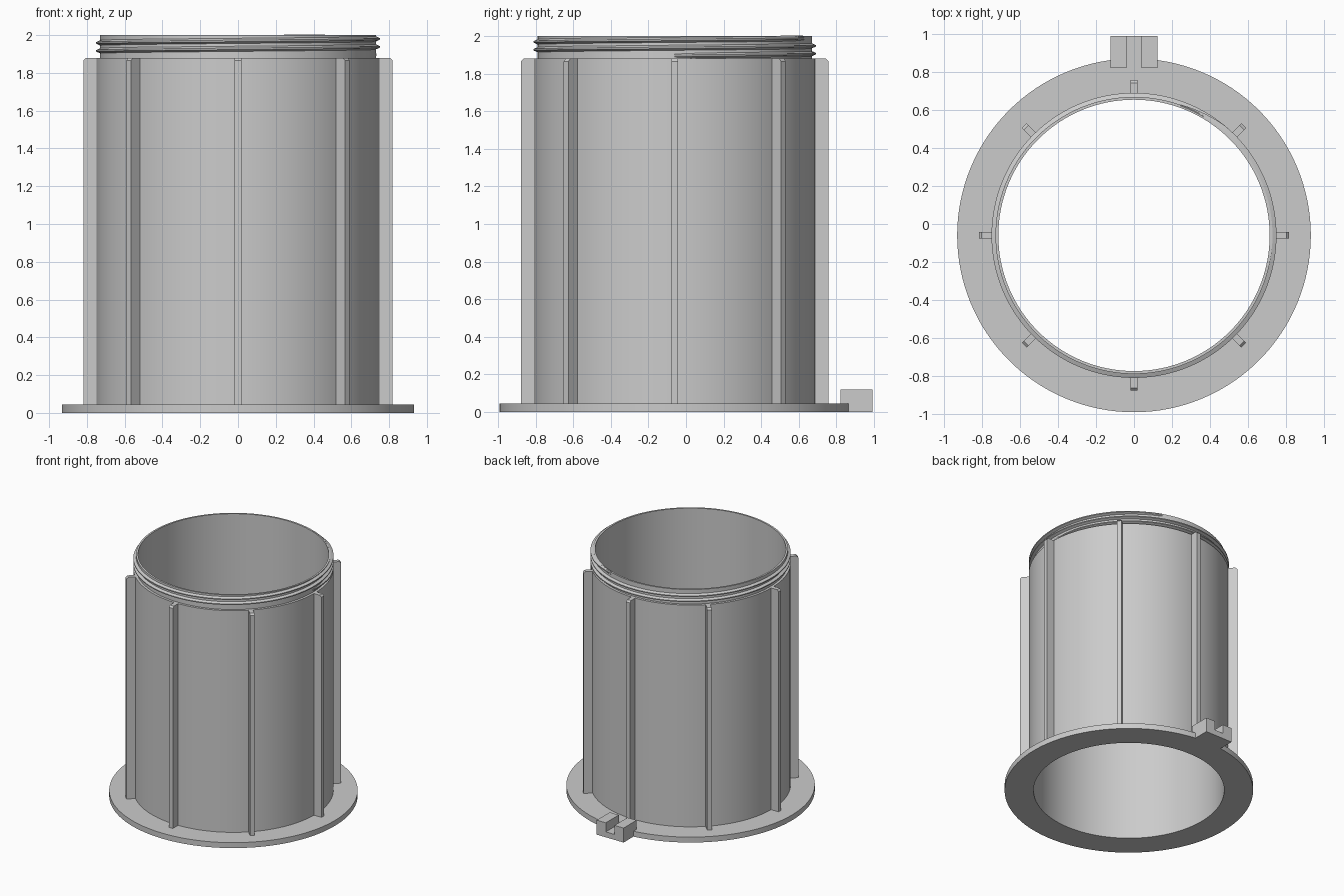
import bpy, bmesh, math
from mathutils import Matrix

if "Cube" in bpy.data.objects:
    bpy.data.objects.remove(bpy.data.objects["Cube"])

CY = -0.06          # tube axis offset
WALL_IN, WALL_OUT = 0.715, 0.75
FLANGE_R, FLANGE_H = 0.932, 0.045
SHOULDER, TOP = 1.88, 2.0
SEG = 128

grey = bpy.data.materials.new("plain_grey")
grey.use_nodes = True
colour = (0.6, 0.6, 0.6, 1)
grey.diffuse_color = colour
grey.node_tree.nodes["Principled BSDF"].inputs["Base Color"].default_value = colour


def finish(name, bm, smooth=False):
    bmesh.ops.recalc_face_normals(bm, faces=bm.faces)
    mesh = bpy.data.meshes.new(name)
    bm.to_mesh(mesh)
    bm.free()
    mesh.materials.append(grey)
    obj = bpy.data.objects.new(name, mesh)
    bpy.context.collection.objects.link(obj)
    if smooth:
        bpy.ops.object.select_all(action='DESELECT')
        obj.select_set(True)
        bpy.context.view_layer.objects.active = obj
        bpy.ops.object.shade_smooth_by_angle(angle=math.radians(30))
    return obj


def prism(name, outline, depth, matrix):
    """Extrude an x-z outline along y, centred, then place it."""
    bm = bmesh.new()
    face = bm.faces.new([bm.verts.new((x, -depth / 2, z)) for x, z in outline])
    new = bmesh.ops.extrude_face_region(bm, geom=[face])["geom"]
    bmesh.ops.translate(bm, vec=(0, depth, 0),
                        verts=[v for v in new if isinstance(v, bmesh.types.BMVert)])
    bmesh.ops.transform(bm, matrix=matrix, verts=bm.verts)
    return finish(name, bm)


# Flange, tube wall and threaded neck core as one lathed profile
NECK = 0.73
profile = [(WALL_IN, 0), (FLANGE_R, 0), (FLANGE_R, FLANGE_H), (WALL_OUT, FLANGE_H),
           (WALL_OUT, SHOULDER), (NECK, SHOULDER), (NECK, TOP), (WALL_IN, TOP)]
bm = bmesh.new()
rings = []
for i in range(SEG):
    a = math.tau * i / SEG
    rings.append([bm.verts.new((r * math.cos(a), CY + r * math.sin(a), z)) for r, z in profile])
for i in range(SEG):
    p, q = rings[i], rings[(i + 1) % SEG]
    for k in range(len(profile)):
        n = (k + 1) % len(profile)
        bm.faces.new((p[k], q[k], q[n], p[n]))
finish("flanged_tube", bm, True)

# Helical screw thread that fades out at both ends
TURNS, PITCH, Z0 = 2.2, 0.042, 1.896
steps = int(TURNS * SEG)
bm = bmesh.new()
rows = []
for i in range(steps + 1):
    a = math.tau * i / SEG
    z = Z0 + PITCH * i / SEG
    crest = NECK + 0.021 * min(1, i / 8 + 0.1, (steps - i) / 8 + 0.1)
    section = [(NECK - 0.005, -0.016), (crest, -0.004), (crest, 0.004), (NECK - 0.005, 0.016)]
    rows.append([bm.verts.new((r * math.cos(a), CY + r * math.sin(a), z + dz)) for r, dz in section])
for p, q in zip(rows, rows[1:]):
    for k in range(4):
        n = (k + 1) % 4
        bm.faces.new((p[k], q[k], q[n], p[n]))
bm.faces.new(rows[0])
bm.faces.new(rows[-1])
finish("screw_thread", bm, True)

# Eight upright ribs with a clipped outer top corner
RIB_R, CLIP = 0.818, 0.014
rib = [(0.735, FLANGE_H), (RIB_R, FLANGE_H), (RIB_R, SHOULDER - CLIP),
       (RIB_R - CLIP, SHOULDER), (0.735, SHOULDER)]
for i in range(8):
    place = Matrix.Translation((0, CY, 0)) @ Matrix.Rotation(math.tau * i / 8, 4, 'Z')
    prism(f"rib_{i + 1}", rib, 0.035, place)

# Slotted latch block on the back of the flange
W, S, H = 0.123, 0.04, 0.12
block = [(-W, 0), (W, 0), (W, H), (S, H), (S, FLANGE_H), (-S, FLANGE_H), (-S, H), (-W, H)]
prism("latch_block", block, 0.17, Matrix.Translation((0, 0.907, 0)))
